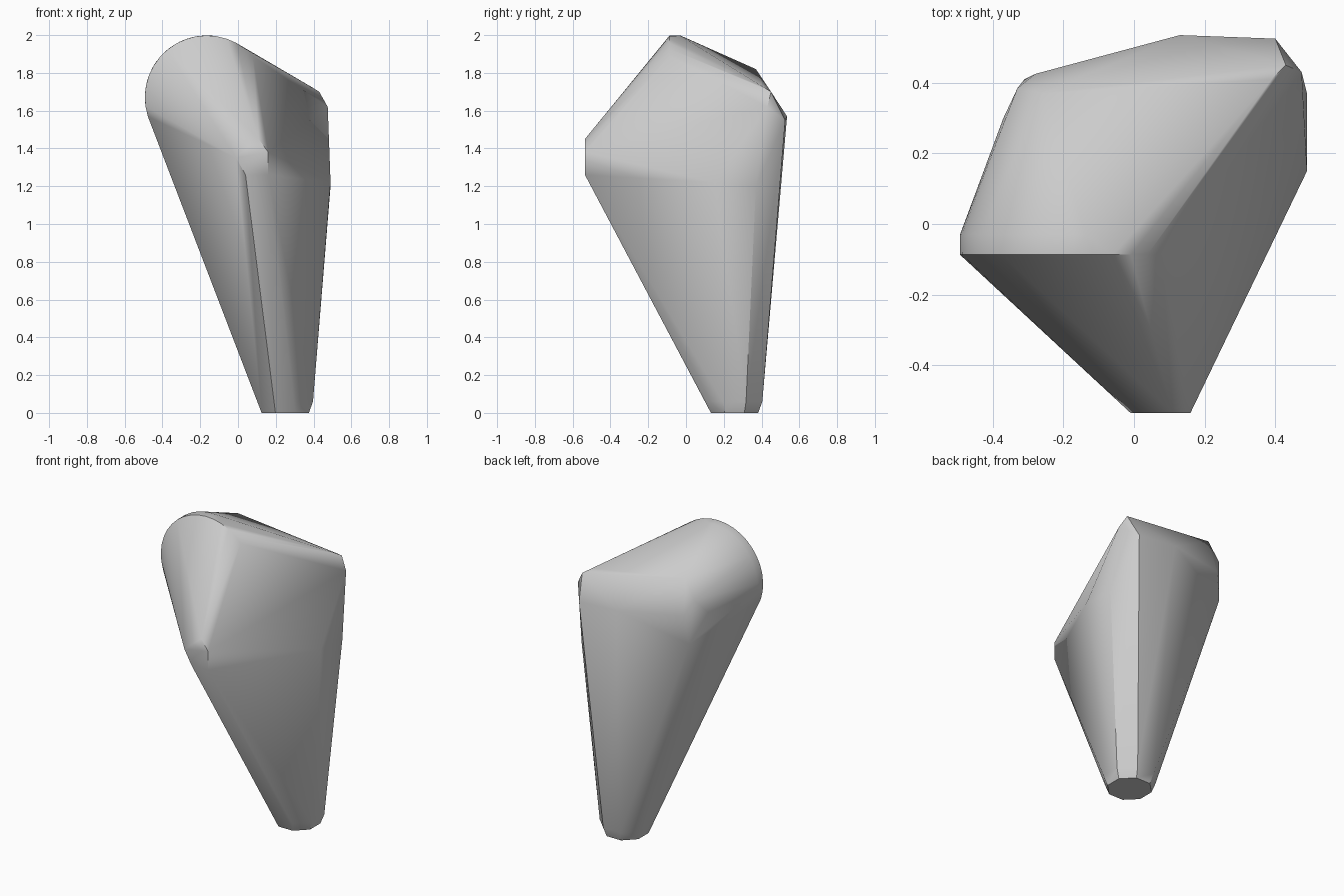
import bpy
import bmesh
from math import cos, sin, radians, tau

cube = bpy.data.objects.get("Cube")
if cube:
    bpy.data.objects.remove(cube, do_unlink=True)

grey = bpy.data.materials.new("stone grey")
grey.use_nodes = True
colour = (0.6, 0.6, 0.6, 1)
grey.diffuse_color = colour
grey.node_tree.nodes["Principled BSDF"].inputs["Base Color"].default_value = colour


def foot_ring(radius, z, sides=8):
    """Horizontal octagon with flat sides facing the axes."""
    r = radius / cos(tau / sides / 2)
    return [(0.25 + r * cos(tau * (i + 0.5) / sides),
             0.257 + r * sin(tau * (i + 0.5) / sides), z) for i in range(sides)]


def crown_arc(y, radius, start, end, steps=16):
    """Upright arc that rounds the top."""
    angles = [radians(start + (end - start) * i / steps) for i in range(steps + 1)]
    return [(-0.165 + radius * cos(a), y, 1.67 + radius * sin(a)) for a in angles]


# Narrow foot with a chamfered rim
points = foot_ring(0.125, 0) + foot_ring(0.147, 0.06)

# Rounded crown, front rim and rear edge
points += crown_arc(-0.087, 0.328, 42, 198)
points += crown_arc(-0.03, 0.328, 85, 182)

# Blunt nose facing the front
nose = [(-0.01, 1.35), (0.11, 1.45), (0.16, 1.38), (0.16, 1.26), (0.04, 1.26)]
points += [(x, -0.535, z) for x, z in nose]

# Left shoulder
points += [(0.49, 0.15, 1.22), (0.49, 0.37, 1.20), (0.475, 0.43, 1.62),
           (0.43, 0.45, 1.70), (0.39, 0.41, 1.725)]

# Back ridge and right rear corner
points += [(0.40, 0.525, 1.55), (0.13, 0.535, 1.57), (-0.26, 0.37, 1.82),
           (-0.28, 0.425, 1.60), (-0.31, 0.41, 1.42), (-0.33, 0.385, 1.70),
           (-0.37, 0.30, 1.60)]

# Wrap the sections in one convex skin
bm = bmesh.new()
for p in points:
    bm.verts.new(p)
hull = bmesh.ops.convex_hull(bm, input=list(bm.verts))
inner = {v for v in hull["geom_interior"] + hull["geom_unused"]
         if isinstance(v, bmesh.types.BMVert)}
bmesh.ops.delete(bm, geom=list(inner), context="VERTS")
bmesh.ops.dissolve_limit(bm, angle_limit=radians(1),
                         verts=list(bm.verts), edges=list(bm.edges))
bmesh.ops.recalc_face_normals(bm, faces=list(bm.faces))

mesh = bpy.data.meshes.new("faceted_stone")
bm.to_mesh(mesh)
bm.free()
mesh.materials.append(grey)
stone = bpy.data.objects.new("faceted_stone", mesh)
bpy.context.collection.objects.link(stone)

# Soft facets, crisp rims
bpy.ops.object.select_all(action="DESELECT")
stone.select_set(True)
bpy.context.view_layer.objects.active = stone
bpy.ops.object.shade_smooth_by_angle(angle=radians(40))
